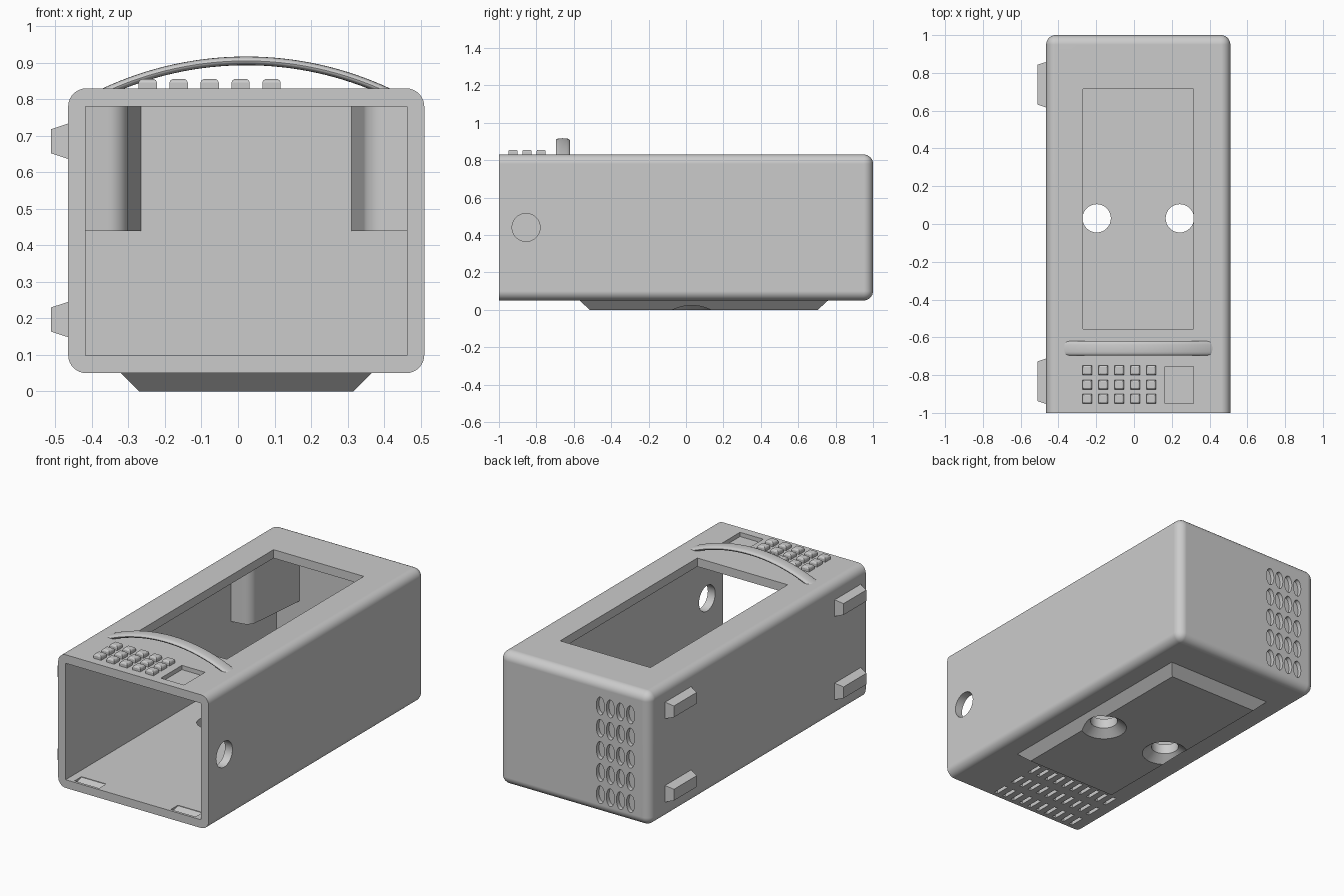
import bpy, bmesh
from math import sin, cos, pi, radians
from mathutils import Vector

cube = bpy.data.objects.get("Cube")
if cube:
    bpy.data.objects.remove(cube)

grey = bpy.data.materials.new("plain_grey")
grey.use_nodes = True
grey.diffuse_color = (0.6, 0.6, 0.6, 1)
grey.node_tree.nodes["Principled BSDF"].inputs["Base Color"].default_value = (0.6, 0.6, 0.6, 1)

MID = 0.0225          # centre plane of the case
BOTTOM, TOP = 0.05, 0.83


def make_object(name, bm):
    bmesh.ops.recalc_face_normals(bm, faces=bm.faces)
    mesh = bpy.data.meshes.new(name)
    bm.to_mesh(mesh)
    bm.free()
    mesh.materials.append(grey)
    obj = bpy.data.objects.new(name, mesh)
    bpy.context.collection.objects.link(obj)
    return obj


def loft(name, *rings):
    """Closed solid through rings of equal point count."""
    bm = bmesh.new()
    loops = [[bm.verts.new(p) for p in ring] for ring in rings]
    n = len(loops[0])
    for a, b in zip(loops, loops[1:]):
        for i in range(n):
            j = (i + 1) % n
            bm.faces.new((a[i], a[j], b[j], b[i]))
    bm.faces.new(loops[0])
    bm.faces.new(loops[-1])
    return make_object(name, bm)


def rect(x0, x1, y0, y1, z):
    return [(x0, y0, z), (x1, y0, z), (x1, y1, z), (x0, y1, z)]


def box(name, x0, x1, y0, y1, z0, z1):
    return loft(name, rect(x0, x1, y0, y1, z0), rect(x0, x1, y0, y1, z1))


def ellipse(centre, u, v, n=32):
    c, u, v = Vector(centre), Vector(u), Vector(v)
    return [c + u * cos(2 * pi * i / n) + v * sin(2 * pi * i / n) for i in range(n)]


def disc(x, y, z, r):
    return ellipse((x, y, z), (r, 0, 0), (0, r, 0))


def cut(obj, cutter):
    mod = obj.modifiers.new("cut", 'BOOLEAN')
    mod.operation, mod.solver, mod.object = 'DIFFERENCE', 'EXACT', cutter
    bpy.context.view_layer.objects.active = obj
    bpy.ops.object.modifier_apply(modifier=mod.name)
    bpy.data.objects.remove(cutter)


def smooth(obj, weighted=False):
    bpy.ops.object.select_all(action='DESELECT')
    obj.select_set(True)
    bpy.context.view_layer.objects.active = obj
    bpy.ops.object.shade_smooth_by_angle(angle=radians(30))
    if weighted:
        obj.modifiers.new("flat_faces", 'WEIGHTED_NORMAL').keep_sharp = True


# Case shell: every edge rounded except around the open front
case = box("case", -0.465, 0.51, -1, 1, BOTTOM, TOP)
bm = bmesh.new()
bm.from_mesh(case.data)
edges = [e for e in bm.edges if any(v.co.y > 0 for v in e.verts)]
bmesh.ops.bevel(bm, geom=edges, offset=0.05, segments=8, profile=0.5, affect='EDGES')
bm.to_mesh(case.data)
bm.free()

# Hollow inside, top opening, display recess
cut(case, box("cutter", -0.417, 0.462, -1.1, 0.95, 0.098, 0.78))
cut(case, box("cutter", -0.27, 0.315, -0.555, 0.715, 0.7, 0.9))
cut(case, box("cutter", 0.165, 0.315, -0.95, -0.755, 0.805, 0.9))

# Round hole in the side wall
side_hole = [ellipse((x, -0.855, 0.44), (0, 0.075, 0), (0, 0, 0.075)) for x in (0.4, 0.6)]
cut(case, loft("cutter", *side_hole))

# Oval vents on the back
for col in range(4):
    for row in range(5):
        x, z = -0.145 - 0.065 * col, 0.16 + 0.13 * row
        rings = [ellipse((x, y, z), (0.026, 0, 0), (0, 0, 0.052), 24) for y in (0.975, 1.05)]
        cut(case, loft("cutter", *rings))

# Shallow slots underneath, near the front
for y in (-0.93, -0.785, -0.64):
    for i in range(10):
        x = -0.36 + 0.06 * i
        cut(case, box("cutter", x - 0.011, x + 0.011, y - 0.045, y + 0.045, 0.0, 0.07))

# Ramped notches in the floor just behind the front edge
for x in (-0.29, 0.335):
    ramp = [[(px, -0.985, 0.075), (px, -0.985, 0.11), (px, -0.92, 0.11), (px, -0.92, 0.095)]
            for px in (x - 0.08, x + 0.08)]
    cut(case, loft("cutter", *ramp))

# Tapered foot with two countersunk holes through the floor
foot = loft("foot", rect(-0.27, 0.315, -0.515, 0.705, 0),
            rect(-0.32, 0.365, -0.57, 0.76, BOTTOM))
for x in (MID - 0.22, MID + 0.22):
    for part in (case, foot):
        cut(part, loft("cutter", disc(x, 0.03, -0.02, 0.15), disc(x, 0.03, 0.04, 0.075),
                       disc(x, 0.03, 0.2, 0.075)))
smooth(case, True)
smooth(foot, True)

# Hanging pillars at the back of the inside, with one rounded corner
corner = [(-0.36 + 0.06 * sin(a), 0.60 - 0.06 * cos(a)) for a in [pi / 2 * i / 8 for i in range(9)]]
plan = [(-0.43, 0.53)] + corner + [(-0.265, 0.96), (-0.43, 0.96)]
for name, side in (("right_pillar", 1), ("left_pillar", -1)):
    rings = [[(MID + side * (x - MID), y, z) for x, y in plan] for z in (0.44, 0.79)]
    smooth(loft(name, *rings), True)

# Keypad
for row in range(3):
    for col in range(5):
        x, y = -0.247 + 0.0847 * col, -0.925 + 0.075 * row
        levels = ((0.025, TOP - 0.01), (0.025, 0.846), (0.022, 0.852), (0.017, 0.855))
        loft("key", *[rect(x - s, x + s, y - s, y + s, z) for s, z in levels])

# Arched carrying handle with a flat oval section
half, sag = 0.39, 0.087
radius = (half ** 2 + sag ** 2) / (2 * sag)
rings = []
for i in range(33):
    x = half * (i / 16 - 1)
    out = Vector((x, 0, (radius ** 2 - x ** 2) ** 0.5)) / radius
    centre = Vector((MID, -0.658, 0.905 - radius)) + out * radius
    section = []
    for k in range(20):
        a = 2 * pi * k / 20
        c, s = cos(a), sin(a)
        section.append(centre + Vector((0, 0.0375 * (abs(c) ** 0.6) * (1 if c > 0 else -1), 0))
                       + out * 0.012 * s)
    rings.append(section)
smooth(loft("handle", *rings))

# Four tapered blocks on the right side
for y in (-0.8325, 0.7375):
    for z in (0.197, 0.685):
        rings = []
        for x, sy, sz in ((-0.46, 0.122, 0.05), (-0.512, 0.105, 0.033)):
            rings.append([(x, y + a * sy, z + b * sz)
                          for a, b in ((-1, -1), (1, -1), (1, 1), (-1, 1))])
        loft("side_block", *rings)
